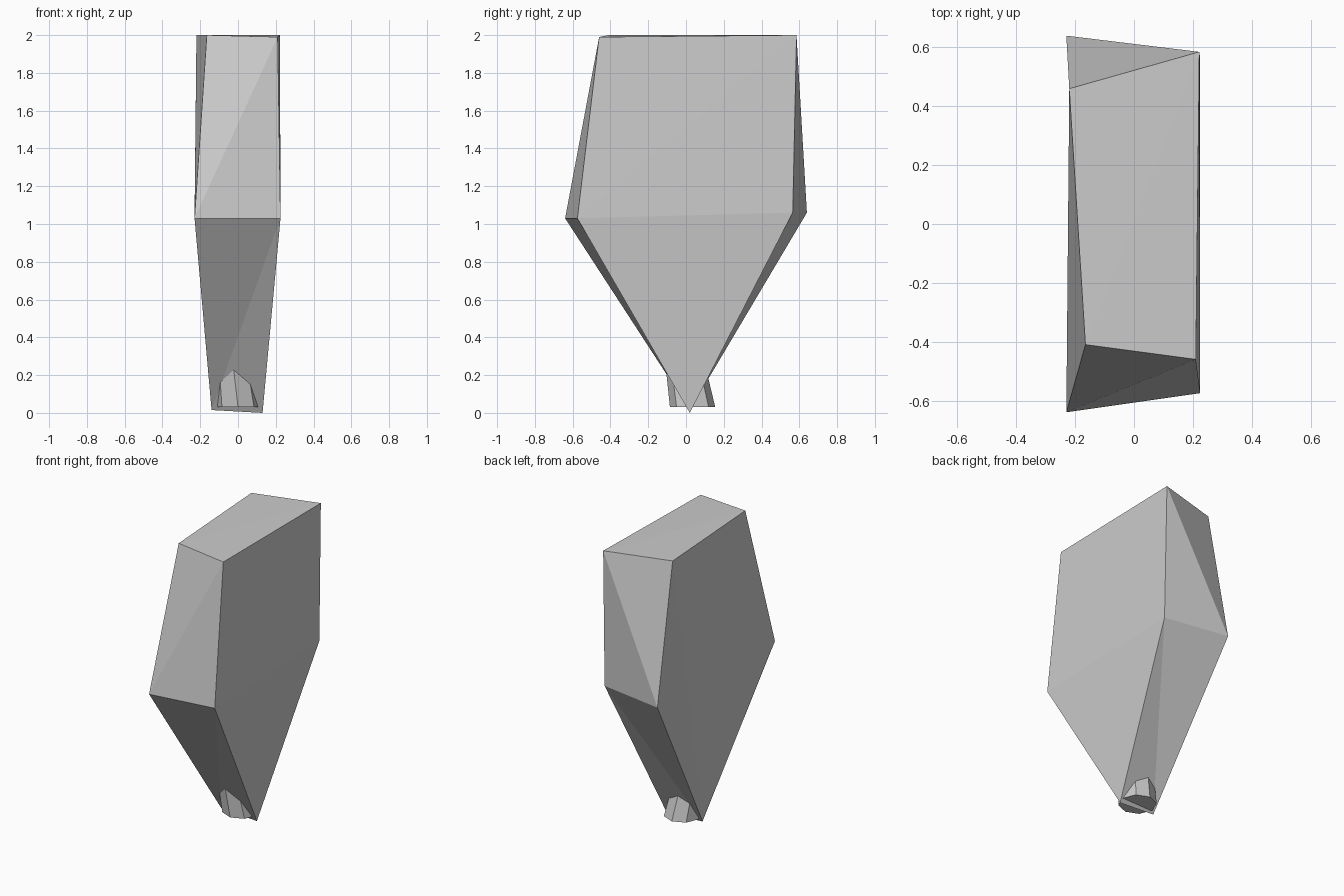
import bpy, math

if "Cube" in bpy.data.objects:
    bpy.data.objects.remove(bpy.data.objects["Cube"])


def add_mesh(name, verts, faces):
    mesh = bpy.data.meshes.new(name)
    mesh.from_pydata(verts, [], faces)
    mesh.validate()
    ob = bpy.data.objects.new(name, mesh)
    bpy.context.collection.objects.link(ob)
    return ob


# Foliage: uneven five-sided slab; both rings run
# bottom tip, front middle, front top, back top, back middle
left = [(-0.14, 0.02, 0.015), (-0.23, -0.64, 1.03), (-0.165, -0.41, 2.0),
        (-0.22, 0.46, 2.0), (-0.23, 0.64, 1.06)]
right = [(0.13, 0.02, 0.0), (0.225, -0.575, 1.03), (0.21, -0.46, 1.99),
         (0.222, 0.585, 2.0), (0.225, 0.565, 1.06)]
faces = [(0, 3, 4), (0, 1, 3), (1, 2, 3),       # left side
         (5, 9, 6), (6, 9, 8), (6, 8, 7),       # right side
         (0, 5, 6), (0, 6, 1),                  # front lower
         (1, 6, 7), (1, 7, 2),                  # front upper
         (2, 7, 8), (2, 8, 3),                  # top
         (3, 8, 4), (8, 9, 4),                  # back upper
         (4, 9, 0), (9, 5, 0)]                  # back lower
# orient outwards
faces = [f[::-1] if i < 6 else f for i, f in enumerate(faces)]
foliage = add_mesh("foliage", left + right, faces)

# Trunk: leaning eight-sided stub that ends inside the foliage
N = 8
rings = [(0.0, 0.035, 0.03, 0.12), (-0.06, -0.055, 0.55, 0.085)]
verts = [(cx + r * math.cos(2 * math.pi * i / N),
          cy + r * math.sin(2 * math.pi * i / N), z)
         for cx, cy, z, r in rings for i in range(N)]
faces = [(i, (i + 1) % N, N + (i + 1) % N, N + i) for i in range(N)]
faces += [tuple(reversed(range(N))), tuple(range(N, 2 * N))]
trunk = add_mesh("trunk", verts, faces)

# Consistent outward normals
import bmesh
for ob in (foliage, trunk):
    bm = bmesh.new()
    bm.from_mesh(ob.data)
    bmesh.ops.recalc_face_normals(bm, faces=bm.faces)
    bm.to_mesh(ob.data)
    bm.free()
